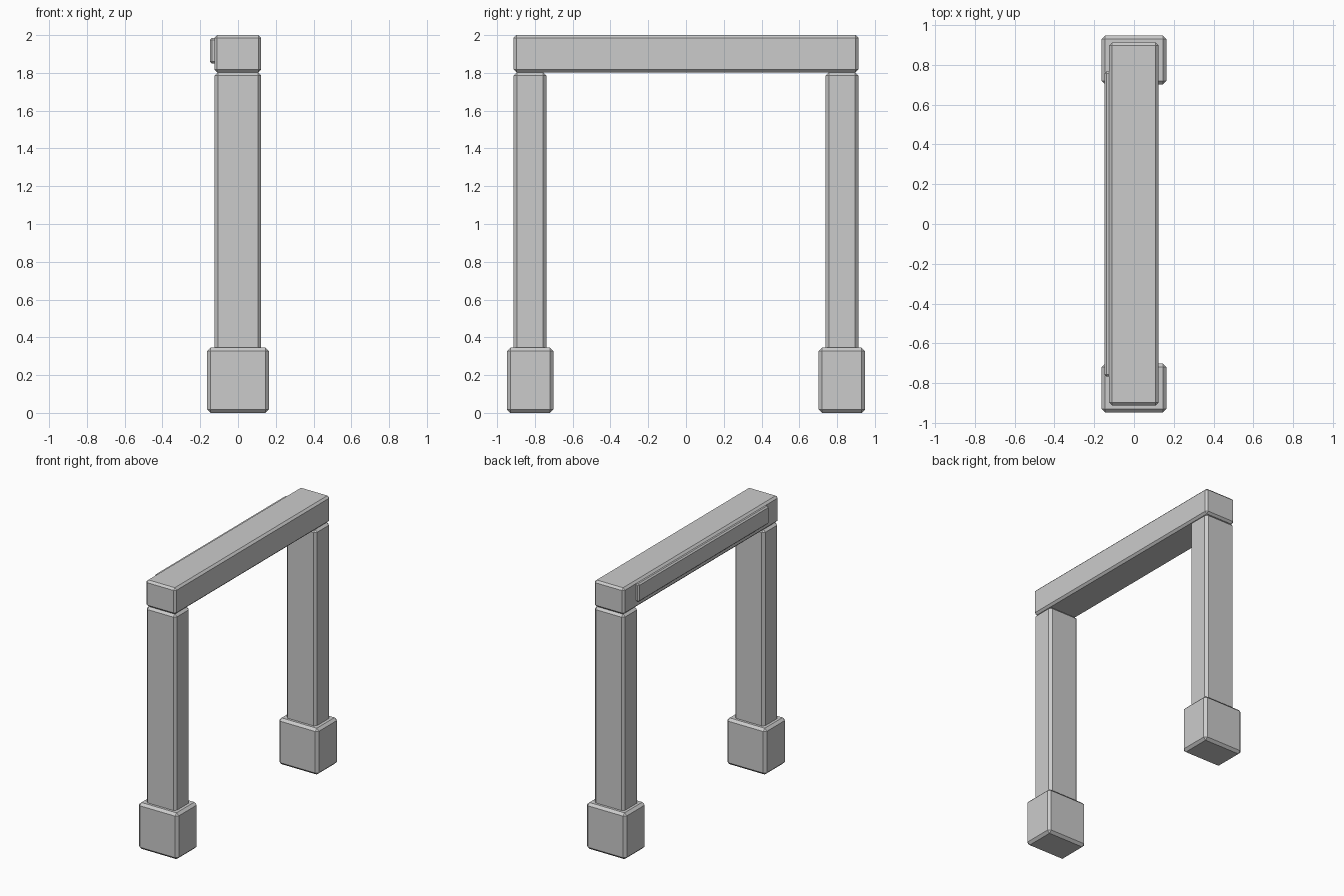
import bpy
import bmesh
from mathutils import Vector

cube = bpy.data.objects.get("Cube")
if cube:
    bpy.data.objects.remove(cube, do_unlink=True)

# Single plain grey for every part
grey = bpy.data.materials.new("plain_grey")
grey.use_nodes = True
colour = (0.6, 0.6, 0.6, 1)
grey.diffuse_color = colour
grey.node_tree.nodes["Principled BSDF"].inputs["Base Color"].default_value = colour


def chamfered_block(name, low, high, chamfer):
    """Box between two corners with flat chamfered edges."""
    low, high = Vector(low), Vector(high)
    size, middle = high - low, (low + high) / 2
    bm = bmesh.new()
    bmesh.ops.create_cube(bm, size=1)
    for v in bm.verts:
        v.co = v.co * size
    bmesh.ops.bevel(bm, geom=bm.edges[:], offset=chamfer, segments=1,
                    affect='EDGES', clamp_overlap=True)
    mesh = bpy.data.meshes.new(name)
    bm.to_mesh(mesh)
    bm.free()
    mesh.materials.append(grey)
    obj = bpy.data.objects.new(name, mesh)
    obj.location = middle
    bpy.context.collection.objects.link(obj)
    return obj


# Footings and posts at both ends
for side, end in (("front", -1), ("back", 1)):
    y = end * 0.825
    chamfered_block(side + "_footing", (-0.163, y - 0.123, 0),
                    (0.163, y + 0.123, 0.345), 0.018)
    chamfered_block(side + "_post", (-0.125, y - 0.087, 0.3),
                    (0.123, y + 0.087, 1.803), 0.018)

# Crossbeam with a thin plank along its right side
chamfered_block("crossbeam", (-0.125, -0.913, 1.803), (0.123, 0.913, 2), 0.015)
chamfered_block("side_plank", (-0.148, -0.768, 1.85), (-0.1, 0.768, 1.985), 0.01)
